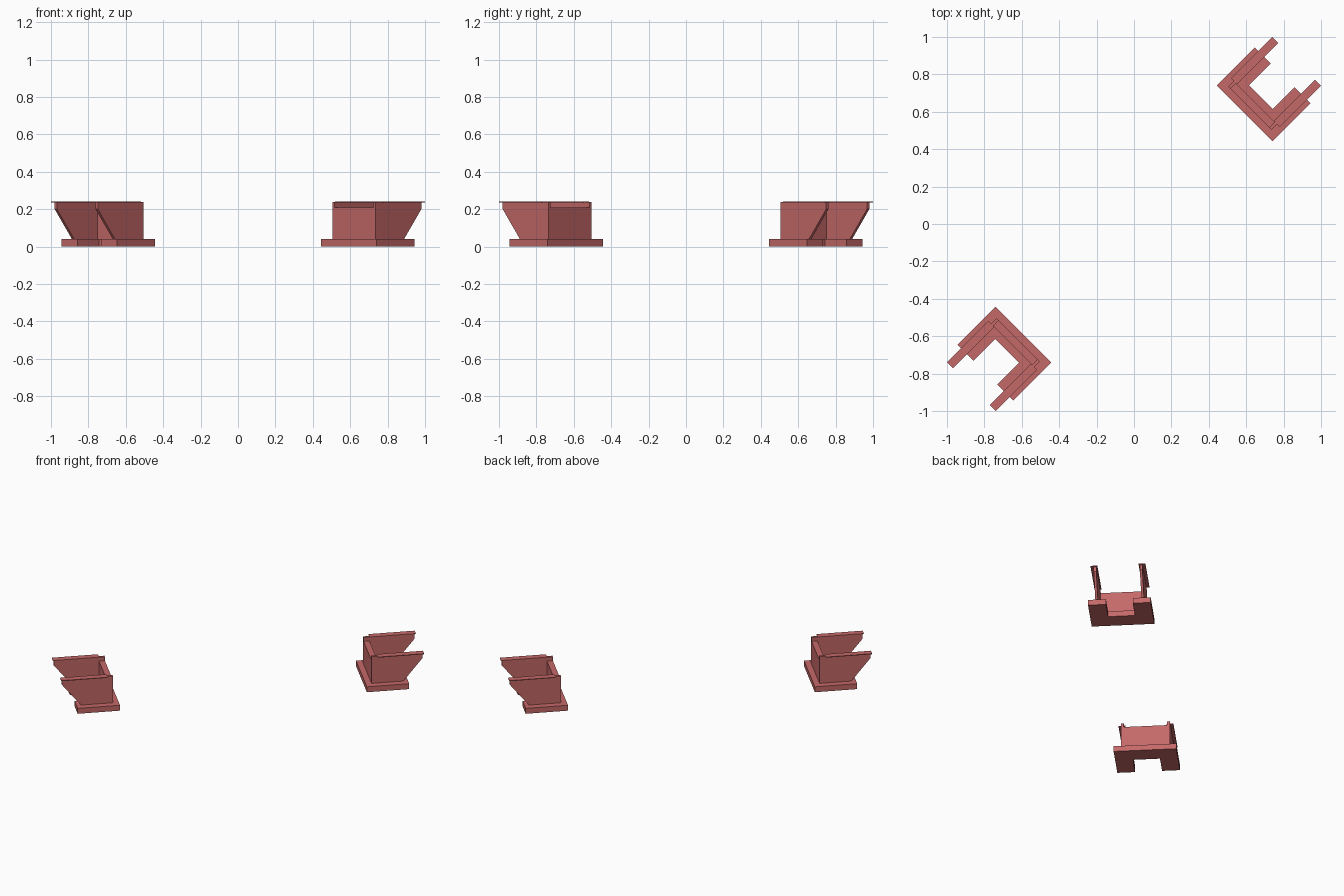
import bpy, bmesh, math
from mathutils import Matrix

if "Cube" in bpy.data.objects:
    bpy.data.objects.remove(bpy.data.objects["Cube"])

mat = bpy.data.materials.new("red")
mat.diffuse_color = (0.56, 0.14, 0.14, 1)
mat.use_nodes = True
mat.node_tree.nodes["Principled BSDF"].inputs["Base Color"].default_value = mat.diffuse_color


def prism(name, pts, vec, turn):
    """Extrude a flat outline along vec, then turn it about the z axis."""
    bm = bmesh.new()
    face = bm.faces.new([bm.verts.new(p) for p in pts])
    new = bmesh.ops.extrude_face_region(bm, geom=[face])["geom"]
    bmesh.ops.translate(bm, vec=vec, verts=[g for g in new if isinstance(g, bmesh.types.BMVert)])
    bmesh.ops.recalc_face_normals(bm, faces=bm.faces)
    bm.transform(Matrix.Rotation(turn, 4, 'Z'))
    me = bpy.data.meshes.new(name)
    bm.to_mesh(me)
    bm.free()
    me.materials.append(mat)
    ob = bpy.data.objects.new(name, me)
    bpy.context.collection.objects.link(ob)


# Each bracket is drawn along +x and turned onto the diagonal
for label, turn in (("back_right", math.radians(45)), ("front_left", math.radians(225))):
    # U-shaped foot
    foot = [(0.837, -0.21), (1.124, -0.21), (1.124, -0.09), (0.96, -0.09),
            (0.96, 0.09), (1.124, 0.09), (1.124, 0.21), (0.837, 0.21)]
    prism(label + "_foot", [(x, y, 0) for x, y in foot], (0, 0, 0.04), turn)

    # Back wall with a shallow notch in its top edge
    wall = [(-0.163, 0.04), (0.163, 0.04), (0.163, 0.237), (0.146, 0.237),
            (0.146, 0.208), (-0.146, 0.208), (-0.146, 0.237), (-0.163, 0.237)]
    prism(label + "_back_wall", [(0.877, y, z) for y, z in wall], (0.04, 0, 0), turn)

    # Side walls with slanted ends, each with a thin flat cap
    side = [(0.917, 0.04), (1.093, 0.04), (1.223, 0.2), (1.223, 0.236), (0.917, 0.236)]
    for s, tag in ((1, "left"), (-1, "right")):
        prism(f"{label}_{tag}_wall", [(x, s * 0.146, z) for x, z in side], (0, s * 0.017, 0), turn)
        cap = [(0.917, s * 0.138), (1.23, s * 0.138), (1.23, s * 0.184), (0.917, s * 0.184)]
        prism(f"{label}_{tag}_cap", [(x, y, 0.236) for x, y in cap], (0, 0, 0.005), turn)
